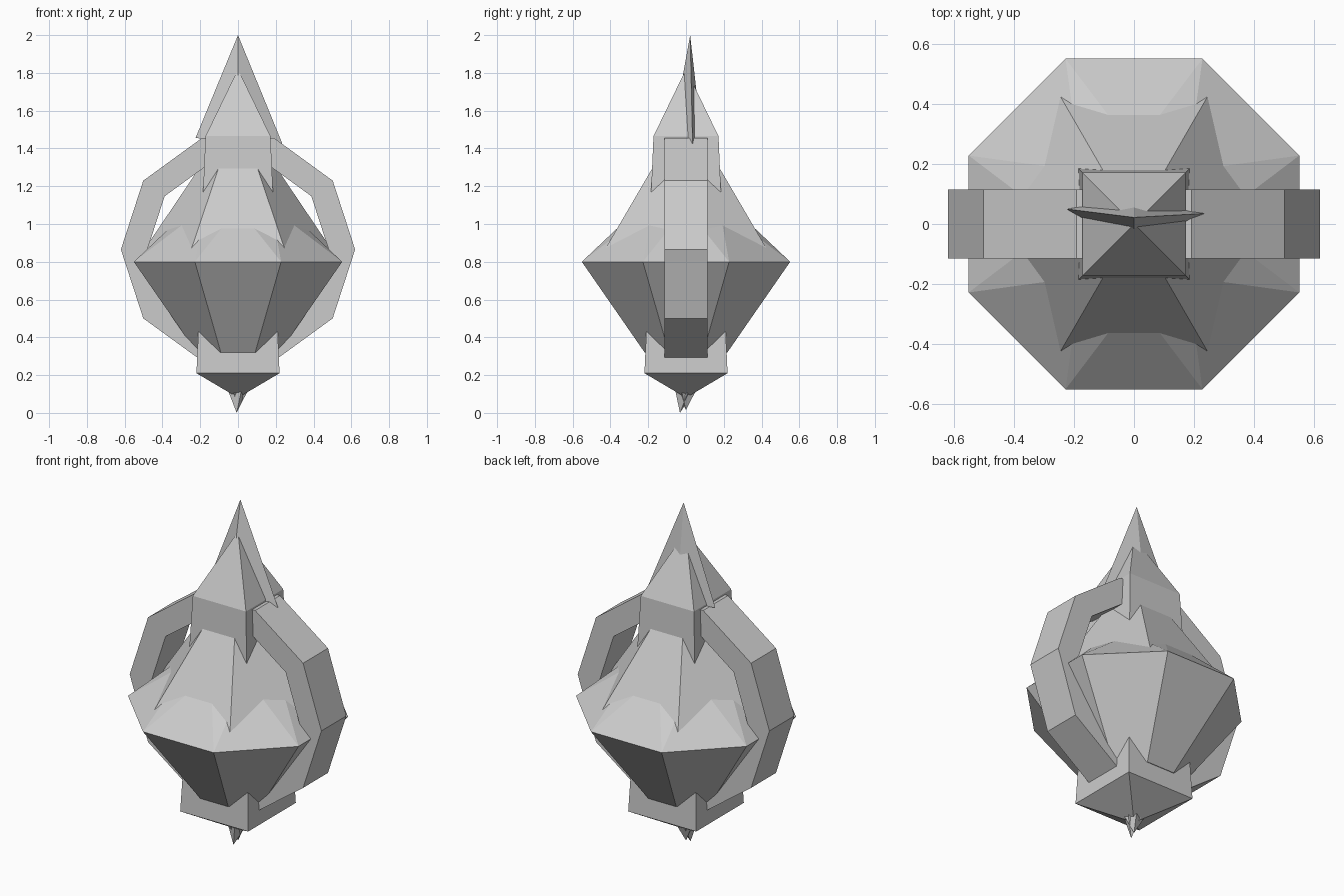
import bpy, bmesh, math

if "Cube" in bpy.data.objects:
    bpy.data.objects.remove(bpy.data.objects["Cube"])

stone = bpy.data.materials.new("pale_grey")
stone.diffuse_color = (0.6, 0.6, 0.6, 1)
stone.use_nodes = True
stone.node_tree.nodes["Principled BSDF"].inputs["Base Color"].default_value = stone.diffuse_color


def build(name, rings, faces):
    """Mesh from stacked vertex rings (a one-point ring is a tip) and face index lists."""
    mesh = bpy.data.meshes.new(name)
    mesh.from_pydata([p for r in rings for p in r], [], faces)
    bm = bmesh.new()
    bm.from_mesh(mesh)
    bmesh.ops.recalc_face_normals(bm, faces=bm.faces)
    bm.to_mesh(mesh)
    bm.free()
    mesh.materials.append(stone)
    obj = bpy.data.objects.new(name, mesh)
    bpy.context.collection.objects.link(obj)
    return obj


def ring(n, r, z, turn=0.0):
    """Regular polygon; turn in degrees."""
    return [(r * math.cos(math.radians(turn) + i * math.tau / n),
             r * math.sin(math.radians(turn) + i * math.tau / n), z) for i in range(n)]


def square(half, z):
    return ring(4, half * math.sqrt(2), z, 45)


def loft(name, rings):
    """Bridge equal rings, end with caps or tips."""
    n = len(rings[0])
    faces = [list(range(n))]
    base = 0
    for lower, upper in zip(rings, rings[1:]):
        top = base + n
        for i in range(n):
            j = (i + 1) % n
            if len(upper) == 1:
                faces.append([base + i, base + j, top])
            else:
                faces.append([base + i, base + j, top + j, top + i])
        base = top
    if len(rings[-1]) > 1:
        faces.append([base + i for i in range(n)])
    return build(name, rings, faces)


# gem: tapered octagon below, twisted facets above the girdle
gem_rings = [ring(8, 0.237, 0.32, 22.5), ring(8, 0.597, 0.80, 22.5), ring(8, 0.25, 1.085, 45)]
gem_faces = [list(range(8)), list(range(16, 24))]
for i in range(8):
    j = (i + 1) % 8
    gem_faces += [[i, j, 8 + j, 8 + i], [8 + i, 8 + j, 16 + i], [8 + j, 16 + j, 16 + i]]
build("gem_body", gem_rings, gem_faces)

# six-sided shoulder rising out of the gem
loft("shoulder", [ring(6, 0.54, 0.80), ring(6, 0.135, 1.40)])

# neck block with pyramid cap
loft("neck_cap", [square(0.187, 1.12), square(0.172, 1.465), [(0, 0, 1.82)]])

# flat blade at the top
loft("top_blade", [[(-0.225, 0.05, 1.455), (0, -0.08, 1.44), (0.235, 0.035, 1.425), (0, 0.085, 1.44)],
                   [(0, 0.022, 2.0)]])

# collar with pyramid underside
loft("collar", [square(0.208, 0.48), square(0.22, 0.21), [(0, 0, 0.08)]])

# small spikes at the bottom tip
for k, (tip, turn, r) in enumerate([((-0.007, -0.032, 0.0), 20, 0.065),
                                    ((0.0, 0.0, 0.015), 65, 0.07)]):
    loft(f"bottom_spike_{k + 1}", [ring(4, r, 0.14, turn), [tip]])

# ten-sided hoop forming both handles
N, MID, WIDE = 10, 0.865, 0.115
loops = [[(x, y, z + MID) for x, z, _ in ring(N, r, 0)]
         for r, y in ((0.62, -WIDE), (0.62, WIDE), (0.48, WIDE), (0.48, -WIDE))]
hoop_faces = [[a * N + i, a * N + (i + 1) % N, (a + 1) % 4 * N + (i + 1) % N, (a + 1) % 4 * N + i]
              for a in range(4) for i in range(N)]
build("handle_hoop", loops, hoop_faces)
